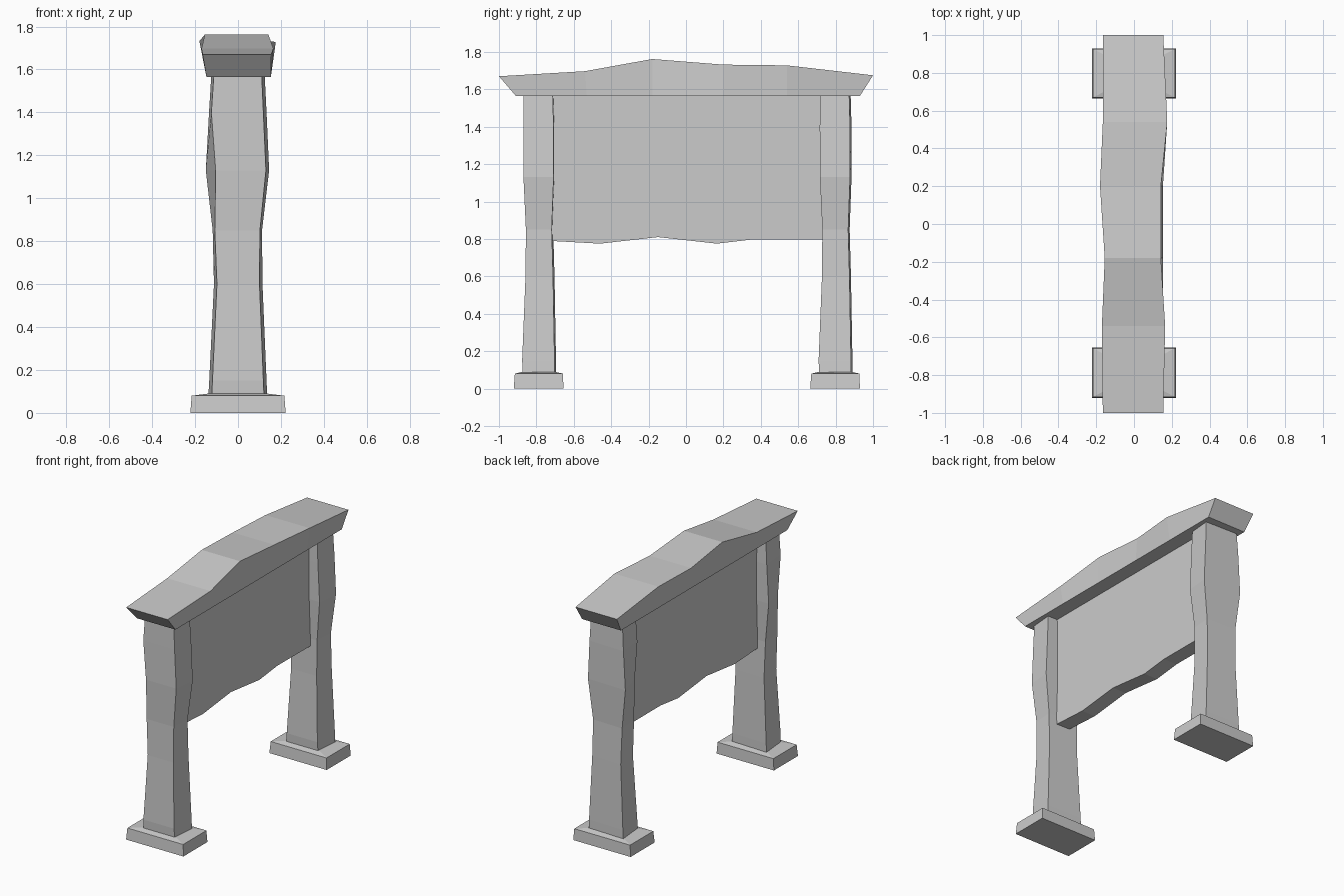
import bpy, bmesh


def loft(name, rings):
    """Skin a stack of equal-length point rings and cap both ends."""
    bm = bmesh.new()
    vs = [[bm.verts.new(p) for p in r] for r in rings]
    n = len(vs[0])
    for a, b in zip(vs, vs[1:]):
        for i in range(n):
            j = (i + 1) % n
            bm.faces.new((a[i], a[j], b[j], b[i]))
    bm.faces.new(vs[0])
    bm.faces.new(vs[-1])
    bmesh.ops.recalc_face_normals(bm, faces=bm.faces)
    mesh = bpy.data.meshes.new(name)
    bm.to_mesh(mesh)
    bm.free()
    ob = bpy.data.objects.new(name, mesh)
    bpy.context.collection.objects.link(ob)
    return ob


def rect(x0, x1, y0, y1, z):
    return [(x0, y0, z), (x1, y0, z), (x1, y1, z), (x0, y1, z)]


# wavy post levels: z, front left x, front right x, back left x, back right x, outer y, inner y
POST = [
    (0.08, -0.122, 0.121, -0.138, 0.136, -0.873, -0.703),
    (0.15, -0.119, 0.118, -0.134, 0.133, -0.876, -0.703),
    (0.60, -0.098, 0.100, -0.112, 0.114, -0.858, -0.711),
    (0.85, -0.108, 0.102, -0.118, 0.112, -0.856, -0.718),
    (1.13, -0.104, 0.130, -0.150, 0.145, -0.869, -0.708),
    (1.40, -0.124, 0.118, -0.135, 0.133, -0.870, -0.708),
    (1.58, -0.112, 0.110, -0.124, 0.124, -0.868, -0.713),
]

# the two posts and feet are copies shifted along y
for label, dy in (("front", 0.0), ("back", 1.585)):
    loft(label + "_post", [
        [(fl, yo + dy, z), (fr, yo + dy, z), (br, yi + dy, z), (bl, yi + 0.008 + dy, z)]
        for z, fl, fr, bl, br, yo, yi in POST])
    loft(label + "_foot", [
        rect(-0.222, 0.222, -0.921 + dy, -0.655 + dy, 0.0),
        rect(-0.216, 0.216, -0.915 + dy, -0.658 + dy, 0.08),
        rect(-0.138, 0.136, -0.874 + dy, -0.700 + dy, 0.09)])

# notice panel with wavy lower edge
PANEL = [(-0.73, 0.79), (-0.46, 0.775), (-0.15, 0.81), (0.165, 0.775),
         (0.36, 0.798), (0.74, 0.797)]
loft("panel", [
    [(-0.055, y, z), (0.05, y, z), (0.05, y, 1.58), (-0.055, y, 1.58)]
    for y, z in PANEL])

# roof beam: bottom y, top y, top z, top left x, top right x
BEAM = [
    (-0.91, -1.0, 1.67, -0.165, 0.155),
    (-0.53, -0.54, 1.697, -0.17, 0.165),
    (-0.18, -0.18, 1.762, -0.155, 0.142),
    (0.20, 0.20, 1.732, -0.18, 0.142),
    (0.54, 0.54, 1.728, -0.165, 0.176),
    (0.93, 1.0, 1.675, -0.165, 0.155),
]
loft("roof_beam", [
    [(-0.147, yb, 1.565), (0.153, yb, 1.565), (xr, yt, z), (xl, yt, z)]
    for yb, yt, z, xl, xr in BEAM])
